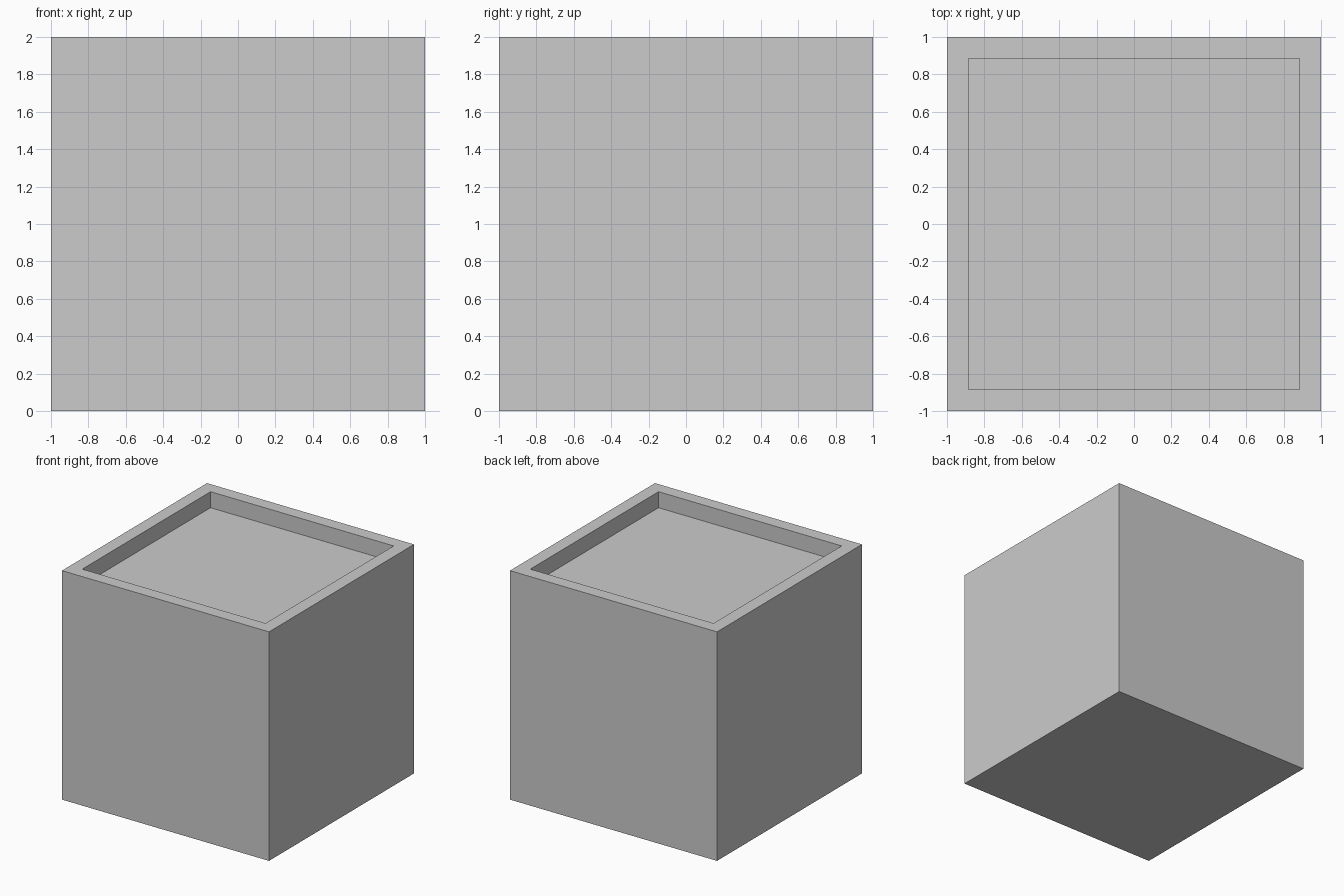
import bpy, bmesh
from mathutils import Matrix

if "Cube" in bpy.data.objects:
    bpy.data.objects.remove(bpy.data.objects["Cube"])

RIM = 0.163    # width of the top rim
DEPTH = 0.14   # depth of the recess

# Cube body standing on the ground
bm = bmesh.new()
bmesh.ops.create_cube(bm, size=2, matrix=Matrix.Translation((0, 0, 1)))
bm.normal_update()

# Square recess in the top face
top = max(bm.faces, key=lambda f: f.calc_center_median().z)
bmesh.ops.inset_region(bm, faces=[top], thickness=RIM)
floor = bmesh.ops.extrude_discrete_faces(bm, faces=[top])["faces"][0]
bmesh.ops.translate(bm, verts=floor.verts, vec=(0, 0, -DEPTH))
bmesh.ops.recalc_face_normals(bm, faces=bm.faces)

mesh = bpy.data.meshes.new("planter_box")
bm.to_mesh(mesh)
bm.free()
bpy.context.collection.objects.link(bpy.data.objects.new("planter_box", mesh))
